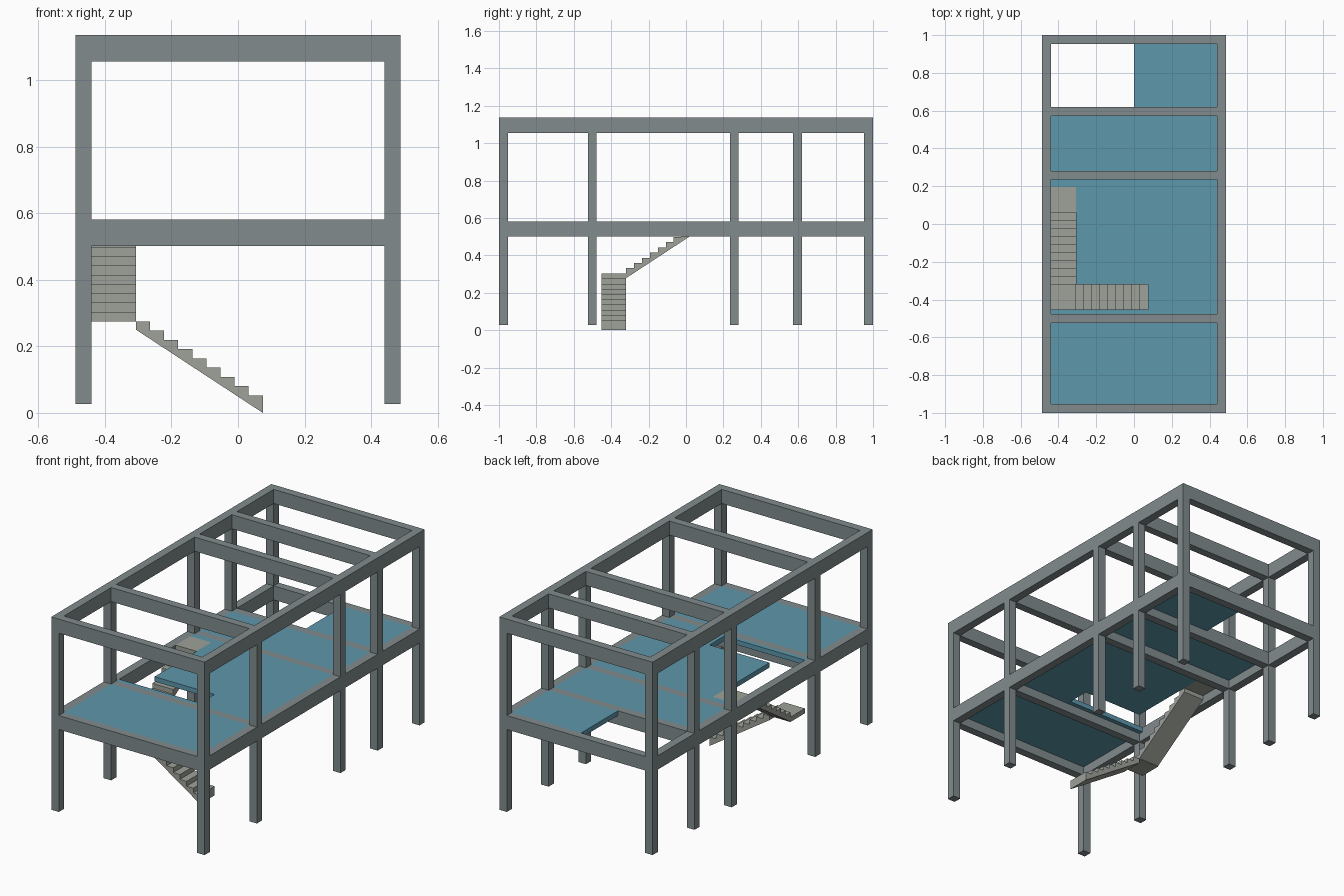
import bpy, bmesh
from mathutils import Vector

if "Cube" in bpy.data.objects:
    bpy.data.objects.remove(bpy.data.objects["Cube"])

def material(name, rgb):
    m = bpy.data.materials.new(name)
    m.diffuse_color = (*rgb, 1)
    m.use_nodes = True
    m.node_tree.nodes["Principled BSDF"].inputs["Base Color"].default_value = m.diffuse_color
    return m

CONCRETE = material("concrete", (0.22, 0.26, 0.27))
BLUE = material("slab_blue", (0.11, 0.31, 0.41))
STONE = material("stair_stone", (0.34, 0.36, 0.32))

def prism(name, points, direction, mat):
    """Extrude a closed 3D outline along a direction vector."""
    bm = bmesh.new()
    face = bm.faces.new([bm.verts.new(p) for p in points])
    ext = bmesh.ops.extrude_face_region(bm, geom=[face])
    moved = [v for v in ext["geom"] if isinstance(v, bmesh.types.BMVert)]
    bmesh.ops.translate(bm, verts=moved, vec=Vector(direction))
    bmesh.ops.recalc_face_normals(bm, faces=bm.faces)
    me = bpy.data.meshes.new(name)
    bm.to_mesh(me)
    bm.free()
    ob = bpy.data.objects.new(name, me)
    ob.data.materials.append(mat)
    bpy.context.collection.objects.link(ob)
    return ob

def box(name, x0, x1, y0, y1, z0, z1, mat):
    pts = [(x0, y0, z0), (x1, y0, z0), (x1, y1, z0), (x0, y1, z0)]
    return prism(name, pts, (0, 0, z1 - z0), mat)

W = 0.047                                   # column and beam width
XO, XI = 0.488, 0.44                        # outer and inner frame faces
ROWS = [-0.9765, -0.501, 0.258, 0.596, 0.9765]
FLOORS = [("lower", 0.027, 0.501, 0.581), ("upper", 0.581, 1.055, 1.136)]

# Columns, long beams and cross beams on both storeys
for level, base, beam_z, top in FLOORS:
    for side, x0, x1 in (("left", -XO, -XI), ("right", XI, XO)):
        box(f"{level}_{side}_long_beam", x0, x1, -1, 1, beam_z, top, CONCRETE)
        for i, y in enumerate(ROWS):
            box(f"{level}_{side}_column_{i + 1}", x0, x1, y - W / 2, y + W / 2, base, beam_z, CONCRETE)
    for i, y in enumerate(ROWS):
        box(f"{level}_cross_beam_{i + 1}", -XI, XI, y - W / 2, y + W / 2, beam_z, top, CONCRETE)

# Stair dimensions
N, RUN, RISE = 9, 0.0424, 0.0278
SX0, SX1 = -0.44, -0.307                    # upper flight across x
SY0, SY1 = -0.452, -0.32                    # lower flight across y
X_START = SX1 + N * RUN
Y_END = SY1 + N * RUN
LAND_Y = 0.195
SLAB0, SLAB1 = 0.553, 0.581

# Floor slabs, one per bay; the rear bay is only half covered
def bay(i):
    return ROWS[i] + W / 2, ROWS[i + 1] - W / 2

box("front_slab", -XI, XI, *bay(0), SLAB0, SLAB1, BLUE)
box("middle_slab", -XI, XI, *bay(2), SLAB0, SLAB1, BLUE)
box("rear_half_slab", 0, XI, *bay(3), SLAB0, SLAB1, BLUE)

# Main slab with an L-shaped stairwell notch
y0, y1 = bay(1)
outline = [(-XI, y0), (XI, y0), (XI, y1), (-XI, y1), (-XI, LAND_Y), (SX1, LAND_Y),
           (SX1, SY1), (X_START, SY1), (X_START, SY0), (-XI, SY0)]
prism("main_slab", [(x, y, SLAB0) for x, y in outline], (0, 0, SLAB1 - SLAB0), BLUE)

# Stepped flight profile: (distance, height) with a sloping underside
def flight_profile():
    pts = [(0, 0)]
    for i in range(N):
        z = 0.025 + (i + 1) * RISE
        pts += [(i * RUN, z), ((i + 1) * RUN, z)]
    return pts + [(N * RUN, N * RISE)]

LAND_Z = N * RISE + 0.025
prism("lower_flight", [(X_START - d, SY0, z) for d, z in flight_profile()],
      (0, SY1 - SY0, 0), STONE)
box("turn_landing", SX0, SX1, SY0, SY1, LAND_Z, LAND_Z + RISE, STONE)
prism("upper_flight", [(SX0, SY1 + d, LAND_Z + 0.003 + z) for d, z in flight_profile()],
      (SX1 - SX0, 0, 0), STONE)
box("top_landing", SX0, SX1, Y_END, LAND_Y, SLAB0, SLAB1, STONE)
